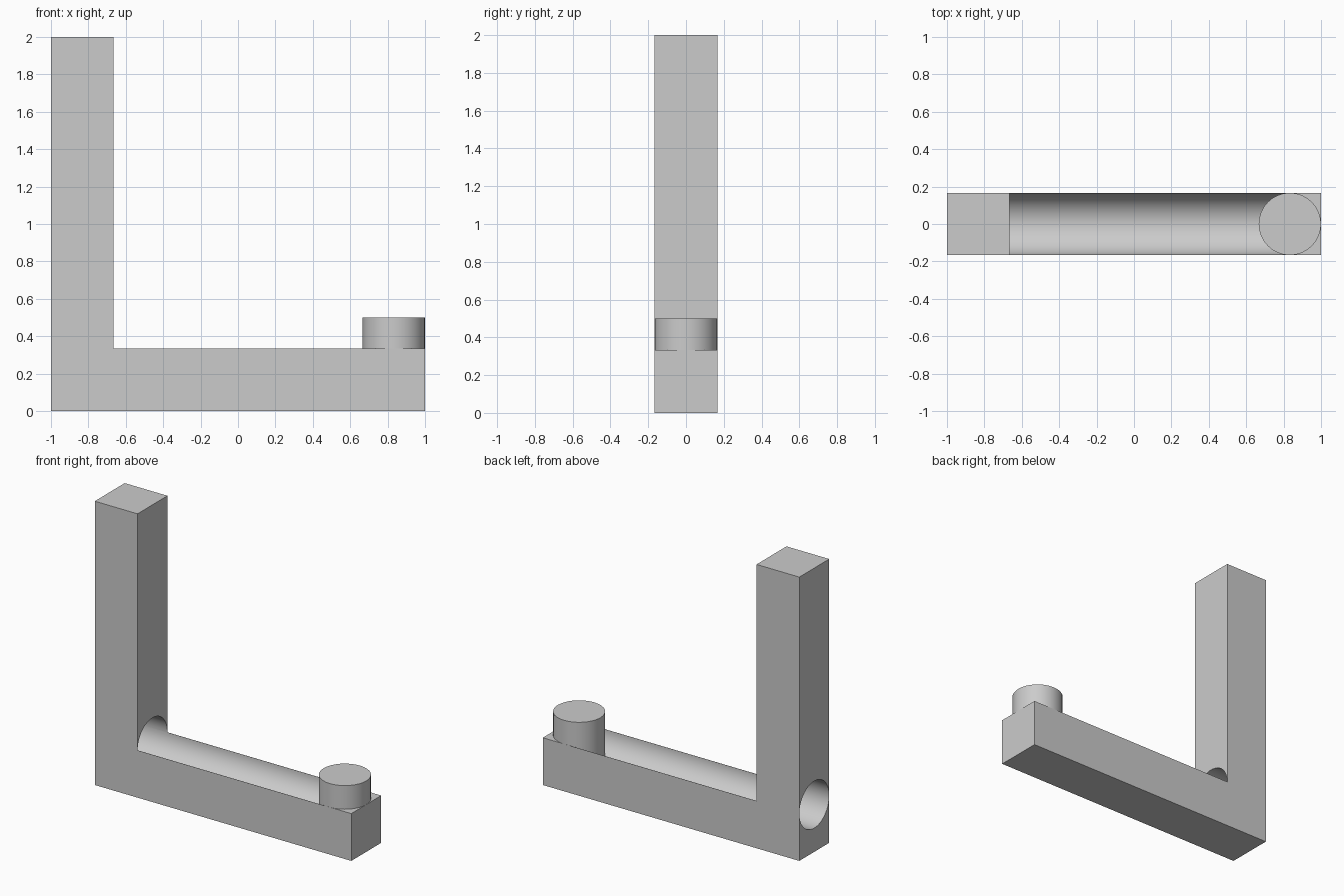
import bpy
import bmesh
from math import radians
from mathutils import Matrix

cube = bpy.data.objects.get("Cube")
if cube:
    bpy.data.objects.remove(cube, do_unlink=True)

T = 1 / 3            # thickness of the square bar
R = T / 2            # peg radius
PEG_X = 1 - R        # peg centre

grey = bpy.data.materials.new("light_grey")
grey.use_nodes = True
grey.diffuse_color = (0.6, 0.6, 0.6, 1)
grey.node_tree.nodes["Principled BSDF"].inputs["Base Color"].default_value = (0.6, 0.6, 0.6, 1)


def add_object(name, bm):
    bmesh.ops.recalc_face_normals(bm, faces=bm.faces)
    mesh = bpy.data.meshes.new(name)
    bm.to_mesh(mesh)
    bm.free()
    mesh.materials.append(grey)
    obj = bpy.data.objects.new(name, mesh)
    bpy.context.collection.objects.link(obj)
    return obj


def cylinder(name, radius, depth, matrix, sides):
    bm = bmesh.new()
    bmesh.ops.create_cone(bm, cap_ends=True, segments=sides, radius1=radius,
                          radius2=radius, depth=depth, matrix=matrix)
    return add_object(name, bm)


def smooth(obj):
    bpy.ops.object.select_all(action="DESELECT")
    obj.select_set(True)
    bpy.context.view_layer.objects.active = obj
    bpy.ops.object.shade_smooth_by_angle(angle=radians(30))


# L-shaped bar: side profile extruded through its thickness
profile = [(-1, 0), (1, 0), (1, T), (T - 1, T), (T - 1, 2), (-1, 2)]
bm = bmesh.new()
face = bm.faces.new([bm.verts.new((x, -R, z)) for x, z in profile])
side = bmesh.ops.extrude_face_region(bm, geom=[face])["geom"]
bmesh.ops.translate(bm, vec=(0, T, 0),
                    verts=[v for v in side if isinstance(v, bmesh.types.BMVert)])
bar = add_object("l_shaped_bar", bm)

# Round bore through the post that continues as a groove up to the peg
start = -1.2
cutter = cylinder("groove_cutter", R - 0.001, PEG_X - start,
                  Matrix.Translation(((PEG_X + start) / 2, 0, T))
                  @ Matrix.Rotation(radians(90), 4, "Y"), 64)
cutter.hide_render = True
cut = bar.modifiers.new("groove", "BOOLEAN")
cut.operation = "DIFFERENCE"
cut.solver = "EXACT"
cut.object = cutter
bpy.context.view_layer.objects.active = bar
bpy.ops.object.modifier_apply(modifier=cut.name)
bpy.data.objects.remove(cutter, do_unlink=True)
smooth(bar)

# Round peg standing in the end of the groove
bottom, top = R - 0.01, 0.5
peg = cylinder("end_peg", R, top - bottom,
               Matrix.Translation((PEG_X, 0, (top + bottom) / 2)), 32)
smooth(peg)
